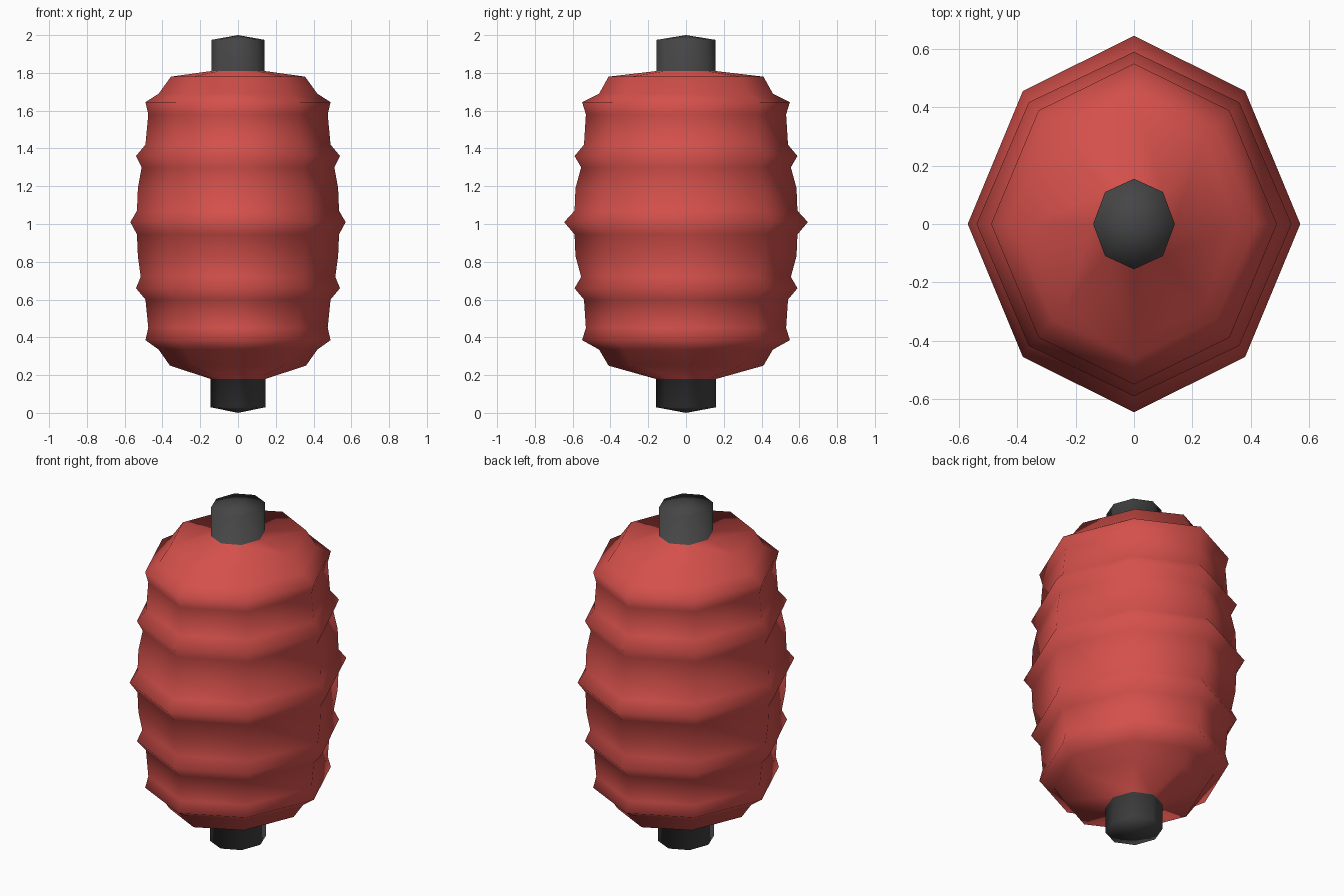
import bpy
import bmesh
from math import sin, cos, pi

cube = bpy.data.objects.get("Cube")
if cube:
    bpy.data.objects.remove(cube, do_unlink=True)


def make_material(name, colour):
    mat = bpy.data.materials.new(name)
    mat.use_nodes = True
    mat.diffuse_color = (*colour, 1)
    mat.node_tree.nodes["Principled BSDF"].inputs["Base Color"].default_value = (*colour, 1)
    return mat


red_paper = make_material("red paper", (0.66, 0.08, 0.07))
dark_wood = make_material("dark wood", (0.06, 0.06, 0.06))

SIDES = 8

# Lantern outline from top to bottom: height, half width, half depth
cap_top = [(1.975, 0.14, 0.155), (1.81, 0.14, 0.155)]
paper = [
    (1.78, 0.355, 0.41), (1.69, 0.42, 0.46),
    (1.645, 0.49, 0.55), (1.58, 0.475, 0.53), (1.42, 0.49, 0.54),
    (1.36, 0.54, 0.59), (1.3, 0.51, 0.555), (1.19, 0.53, 0.585), (1.07, 0.535, 0.59),
    (1.01, 0.57, 0.645), (0.945, 0.535, 0.59), (0.83, 0.53, 0.585), (0.72, 0.515, 0.555),
    (0.66, 0.54, 0.59), (0.6, 0.49, 0.54), (0.45, 0.475, 0.53),
    (0.385, 0.49, 0.55), (0.335, 0.42, 0.46), (0.25, 0.36, 0.41),
]
cap_bottom = [(0.18, 0.145, 0.16), (0.03, 0.145, 0.16)]


def ring(bm, height, width, depth, squeeze):
    """One eight-sided loop; squeeze narrows its diagonal corners."""
    verts = []
    for i in range(SIDES):
        a = 2 * pi * i / SIDES
        pinch = squeeze if i % 2 else 1
        verts.append(bm.verts.new((width * pinch * cos(a), depth * sin(a), height)))
    return verts


# Lantern: caps and pleated paper share one smooth skin
bm = bmesh.new()
rings = [ring(bm, *row, 1) for row in cap_top]
rings += [ring(bm, *row, 0.945) for row in paper]
rings += [ring(bm, *row, 1) for row in cap_bottom]

for upper, lower in zip(rings, rings[1:]):
    for i in range(SIDES):
        j = (i + 1) % SIDES
        bm.faces.new((upper[i], lower[i], lower[j], upper[j]))

# Shallow pointed ends of the caps
for loop, height in ((rings[0], 2), (rings[-1], 0)):
    tip = bm.verts.new((0, 0, height))
    for i in range(SIDES):
        bm.faces.new((loop[i], loop[(i + 1) % SIDES], tip))

bmesh.ops.recalc_face_normals(bm, faces=bm.faces)

# Caps are the faces wholly above or below the paper
for face in bm.faces:
    face.smooth = True
    heights = [v.co.z for v in face.verts]
    is_cap = min(heights) > 1.8 or max(heights) < 0.2
    face.material_index = 1 if is_cap else 0

mesh = bpy.data.meshes.new("paper_lantern")
bm.to_mesh(mesh)
bm.free()
mesh.materials.append(red_paper)
mesh.materials.append(dark_wood)
lantern = bpy.data.objects.new("paper_lantern", mesh)
bpy.context.collection.objects.link(lantern)
